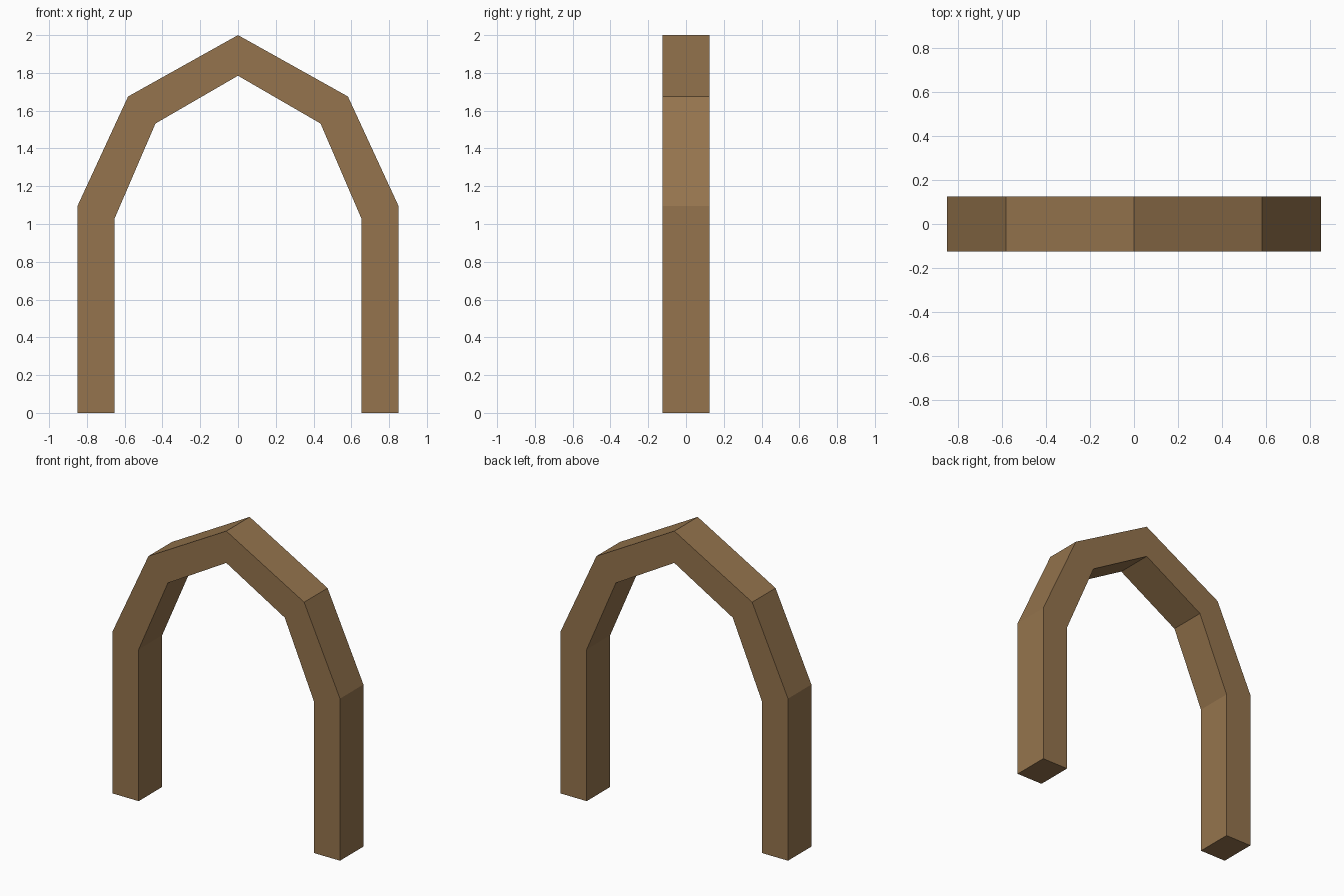
import bpy
import bmesh

cube = bpy.data.objects.get("Cube")
if cube:
    bpy.data.objects.remove(cube, do_unlink=True)

HALF_DEPTH = 0.125

# Half outlines from the foot to the peak, as (x, z)
OUTER = [(0.85, 0), (0.85, 1.095), (0.582, 1.675), (0, 2)]
INNER = [(0.655, 0), (0.655, 1.025), (0.437, 1.532), (0, 1.785)]

# Wood colour
wood = bpy.data.materials.new("brown_wood")
wood.use_nodes = True
colour = (0.30, 0.175, 0.075, 1)
wood.diffuse_color = colour
wood.node_tree.nodes["Principled BSDF"].inputs["Base Color"].default_value = colour


def full_outline(half):
    """Mirror a half outline across the peak."""
    return half + [(-x, z) for x, z in reversed(half[:-1])]


# Arch: a front band of quads, extruded to the back
bm = bmesh.new()
outer, inner = [
    [bm.verts.new((x, -HALF_DEPTH, z)) for x, z in full_outline(half)]
    for half in (OUTER, INNER)
]
band = [
    bm.faces.new((outer[i], outer[i + 1], inner[i + 1], inner[i]))
    for i in range(len(outer) - 1)
]
back = bmesh.ops.extrude_face_region(bm, geom=band, use_keep_orig=True)["geom"]
back_verts = [g for g in back if isinstance(g, bmesh.types.BMVert)]
bmesh.ops.translate(bm, verts=back_verts, vec=(0, 2 * HALF_DEPTH, 0))
bmesh.ops.recalc_face_normals(bm, faces=bm.faces)

mesh = bpy.data.meshes.new("arch")
bm.to_mesh(mesh)
bm.free()
mesh.materials.append(wood)
arch = bpy.data.objects.new("arch", mesh)
bpy.context.collection.objects.link(arch)
